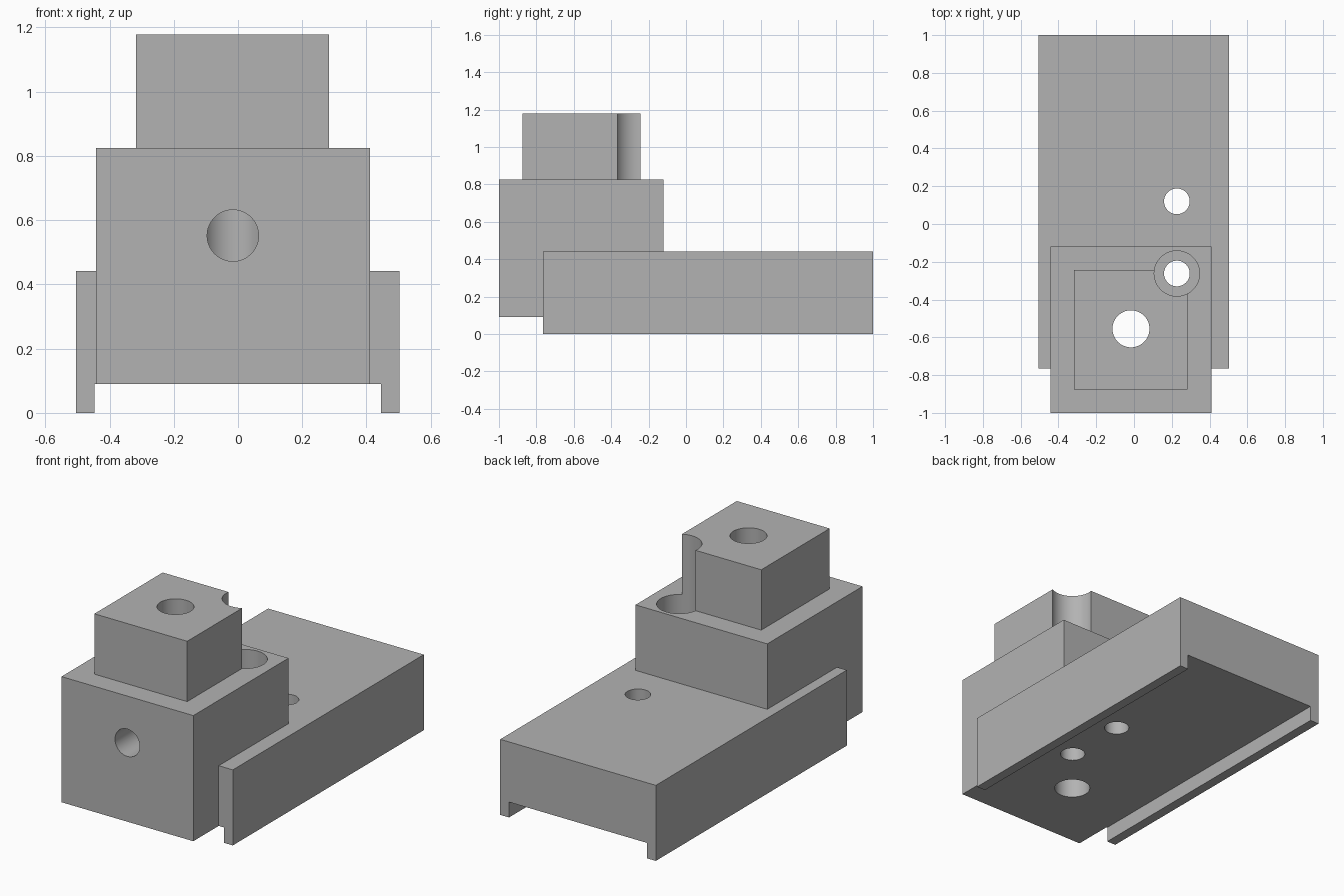
import bpy
import math
from mathutils import Vector

if "Cube" in bpy.data.objects:
    bpy.data.objects.remove(bpy.data.objects["Cube"])

gray = bpy.data.materials.new("machined gray")
gray.diffuse_color = (0.45, 0.45, 0.45, 1)
gray.use_nodes = True
gray.node_tree.nodes["Principled BSDF"].inputs["Base Color"].default_value = gray.diffuse_color


def box(name, x0, x1, y0, y1, z0, z1):
    bpy.ops.mesh.primitive_cube_add(size=1)
    ob = bpy.context.object
    ob.name = name
    for v in ob.data.vertices:
        v.co = Vector((x0 if v.co.x < 0 else x1,
                       y0 if v.co.y < 0 else y1,
                       z0 if v.co.z < 0 else z1))
    ob.data.materials.append(gray)
    return ob


def rod(name, radius, start, end):
    start, end = Vector(start), Vector(end)
    axis = end - start
    bpy.ops.mesh.primitive_cylinder_add(vertices=64, radius=radius, depth=axis.length,
                                        location=(start + end) / 2,
                                        rotation=axis.to_track_quat('Z', 'Y').to_euler())
    ob = bpy.context.object
    ob.name = name
    ob.data.materials.append(gray)
    return ob


def combine(target, tool, operation):
    mod = target.modifiers.new(tool.name, 'BOOLEAN')
    mod.operation = operation
    mod.solver = 'EXACT'
    mod.object = tool
    bpy.context.view_layer.objects.active = target
    bpy.ops.object.modifier_apply(modifier=mod.name)
    bpy.data.objects.remove(tool)


# Long base, clamp block at the front and the smaller post on top
body = box("clamp_body", -0.505, 0.502, -0.765, 1.0, 0, 0.442)
combine(body, box("front_block", -0.442, 0.411, -1.0, -0.12, 0.02, 0.825), 'UNION')
combine(body, box("top_post", -0.317, 0.284, -0.875, -0.243, 0.6, 1.178), 'UNION')

# Guide slot along the underside
combine(body, box("guide_slot", -0.447, 0.445, -1.2, 1.2, -0.2, 0.09), 'DIFFERENCE')

# Vertical main bore and the two screw holes
for name, x, y, r in (("main_bore", -0.016, -0.555, 0.098),
                      ("block_screw_hole", 0.227, -0.262, 0.068),
                      ("base_screw_hole", 0.227, 0.12, 0.068)):
    combine(body, rod(name, r, (x, y, -0.3), (x, y, 1.4)), 'DIFFERENCE')

# Screw head counterbore, which also bites into the post corner
combine(body, rod("counterbore", 0.12, (0.227, -0.262, 0.442), (0.227, -0.262, 1.4)), 'DIFFERENCE')

# Front hole running back into the main bore
combine(body, rod("front_hole", 0.08, (-0.016, -1.2, 0.552), (-0.016, -0.555, 0.552)), 'DIFFERENCE')

bpy.ops.object.select_all(action='DESELECT')
body.select_set(True)
bpy.context.view_layer.objects.active = body
bpy.ops.object.shade_smooth_by_angle(angle=math.radians(30))
